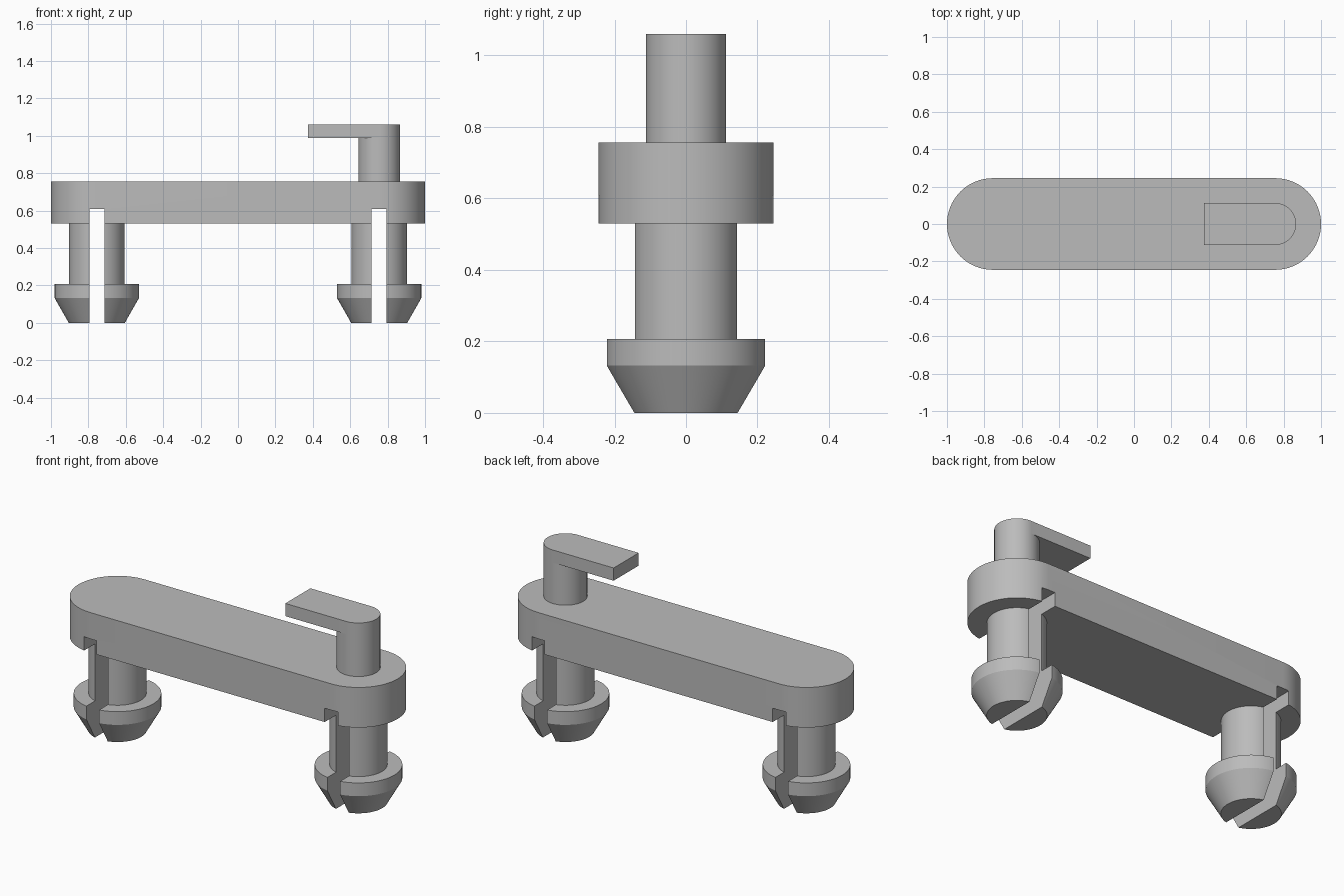
import bpy, bmesh
from math import cos, sin, pi, radians

cube = bpy.data.objects.get("Cube")
if cube:
    bpy.data.objects.remove(cube, do_unlink=True)

END_X = 0.755      # centre of each rounded end, leg and slot
SEG = 64

grey = bpy.data.materials.new("grey plastic")
grey.use_nodes = True
colour = (0.5, 0.5, 0.5, 1)
grey.diffuse_color = colour
grey.node_tree.nodes["Principled BSDF"].inputs["Base Color"].default_value = colour


def add_object(name, bm):
    bmesh.ops.recalc_face_normals(bm, faces=bm.faces)
    mesh = bpy.data.meshes.new(name)
    bm.to_mesh(mesh)
    bm.free()
    mesh.materials.append(grey)
    obj = bpy.data.objects.new(name, mesh)
    bpy.context.collection.objects.link(obj)
    return obj


def arc(cx, r, start, end, n=SEG // 2):
    return [(cx + r * cos(start + (end - start) * i / n),
             r * sin(start + (end - start) * i / n)) for i in range(n + 1)]


def extrude(name, outline, z0, z1):
    bm = bmesh.new()
    face = bm.faces.new([bm.verts.new((x, y, z0)) for x, y in outline])
    top = bmesh.ops.extrude_face_region(bm, geom=[face], use_keep_orig=True)["geom"]
    verts = [v for v in top if isinstance(v, bmesh.types.BMVert)]
    bmesh.ops.translate(bm, verts=verts, vec=(0, 0, z1 - z0))
    return add_object(name, bm)


def lathe(name, profile, cx):
    bm = bmesh.new()
    rings = [[bm.verts.new((cx + r * cos(2 * pi * i / SEG), r * sin(2 * pi * i / SEG), z))
              for i in range(SEG)] for r, z in profile]
    for a, b in zip(rings, rings[1:]):
        for i in range(SEG):
            j = (i + 1) % SEG
            bm.faces.new((a[i], a[j], b[j], b[i]))
    bm.faces.new(rings[0])
    bm.faces.new(rings[-1])
    return add_object(name, bm)


def finish(obj):
    bpy.ops.object.select_all(action="DESELECT")
    obj.select_set(True)
    bpy.context.view_layer.objects.active = obj
    for mod in list(obj.modifiers):
        bpy.ops.object.modifier_apply(modifier=mod.name)
    bpy.ops.object.shade_smooth_by_angle(angle=radians(25))


# Rounded bar
bar = extrude("bar", arc(END_X, 0.245, -pi / 2, pi / 2)
              + arc(-END_X, 0.245, pi / 2, 3 * pi / 2), 0.53, 0.757)

# Split snap-fit legs, with a slot running up into the bar
leg_profile = [(0.15, 0), (0.225, 0.132), (0.225, 0.207), (0.148, 0.207), (0.148, 0.56)]
cutters = []
for side, x in (("left", END_X), ("right", -END_X)):
    leg = lathe(side + "_leg", leg_profile, x)
    w = 0.04
    cutter = extrude(side + "_slot_cutter",
                     [(x - w, -0.4), (x + w, -0.4), (x + w, 0.4), (x - w, 0.4)], -0.1, 0.608)
    cutter.hide_render = True
    cutters.append(cutter)
    for target in (leg, bar):
        mod = target.modifiers.new("slot", "BOOLEAN")
        mod.operation = "DIFFERENCE"
        mod.solver = "EXACT"
        mod.object = cutter
    finish(leg)
finish(bar)
for cutter in cutters:
    bpy.data.objects.remove(cutter, do_unlink=True)

# Post and hook arm on top
finish(lathe("hook_post", [(0.112, 0.757), (0.112, 0.988)], END_X))
finish(extrude("hook_arm", arc(END_X, 0.112, -pi / 2, pi / 2)
               + [(0.375, 0.112), (0.375, -0.112)], 0.988, 1.06))
